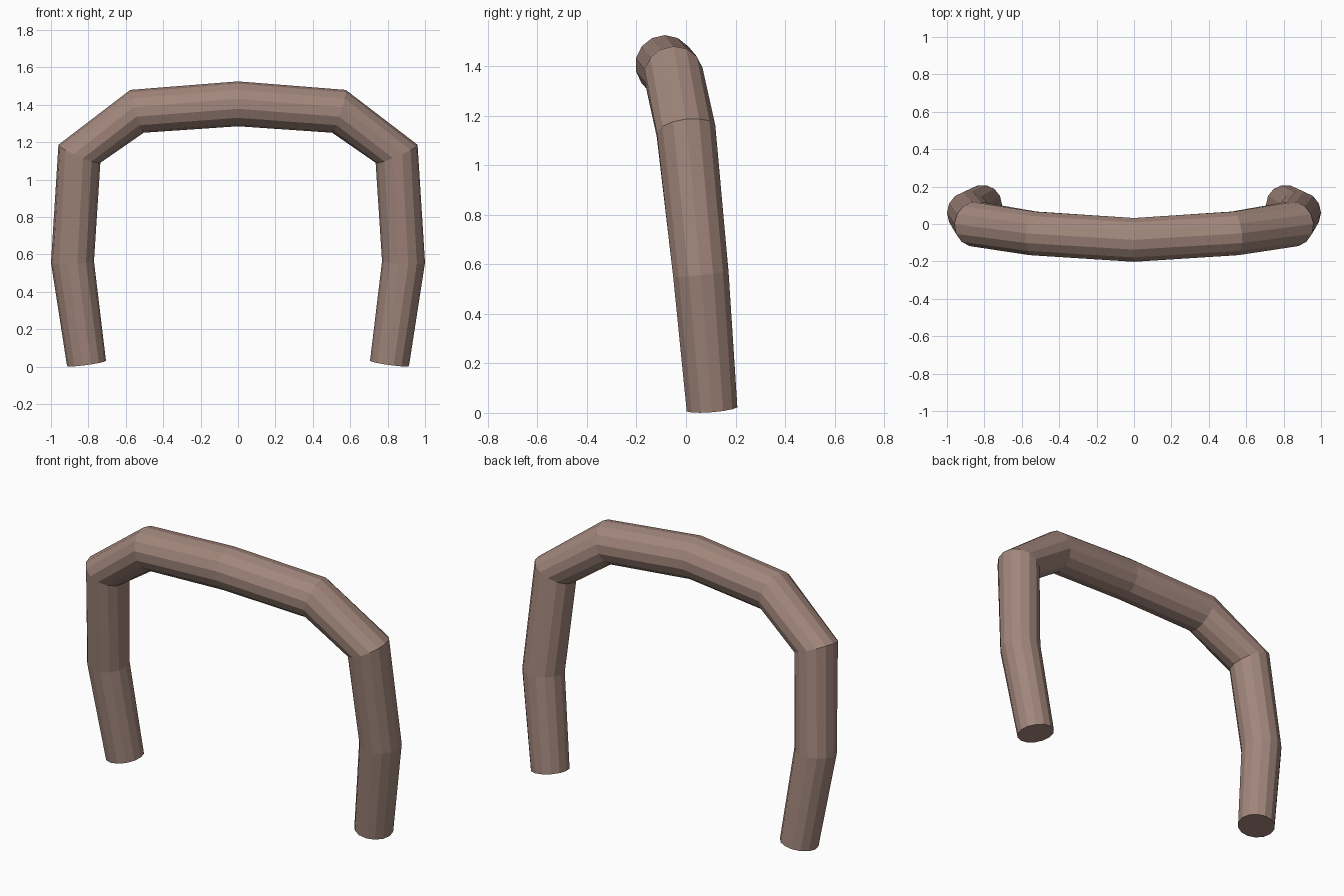
import bpy
import bmesh
from math import cos, sin, tau
from mathutils import Vector

if "Cube" in bpy.data.objects:
    bpy.data.objects.remove(bpy.data.objects["Cube"])

SIDES = 14

# Half of the arch path: (x, y, z, radius), from foot to crown
half = [
    (0.81, 0.105, 0.017, 0.105),
    (0.885, 0.06, 0.56, 0.115),
    (0.848, 0.0, 1.138, 0.122),
    (0.54, -0.05, 1.365, 0.12),
]
crown = [(0.0, -0.085, 1.405, 0.12)]
path = half + crown + [(-x, y, z, r) for x, y, z, r in reversed(half)]
points = [Vector(p[:3]) for p in path]

# Sweep a round section along the path
bm = bmesh.new()
rings = []
for i, (point, row) in enumerate(zip(points, path)):
    ahead = points[min(i + 1, len(points) - 1)]
    behind = points[max(i - 1, 0)]
    tangent = (ahead - behind).normalized()
    side = tangent.cross(Vector((0, 1, 0))).normalized()
    depth = side.cross(tangent).normalized()
    rings.append([
        bm.verts.new(point + row[3] * (cos(tau * k / SIDES) * side + sin(tau * k / SIDES) * depth))
        for k in range(SIDES)
    ])
for a, b in zip(rings, rings[1:]):
    for k in range(SIDES):
        n = (k + 1) % SIDES
        bm.faces.new((a[k], a[n], b[n], b[k]))

# Flat foot ends
bm.faces.new(rings[0])
bm.faces.new(rings[-1])
bmesh.ops.recalc_face_normals(bm, faces=bm.faces)

mesh = bpy.data.meshes.new("arch_tube")
bm.to_mesh(mesh)
bm.free()
arch = bpy.data.objects.new("arch_tube", mesh)
bpy.context.collection.objects.link(arch)

# Dusty brown
brown = bpy.data.materials.new("dusty_brown")
brown.diffuse_color = (0.36, 0.24, 0.20, 1)
brown.use_nodes = True
brown.node_tree.nodes["Principled BSDF"].inputs["Base Color"].default_value = brown.diffuse_color
mesh.materials.append(brown)
